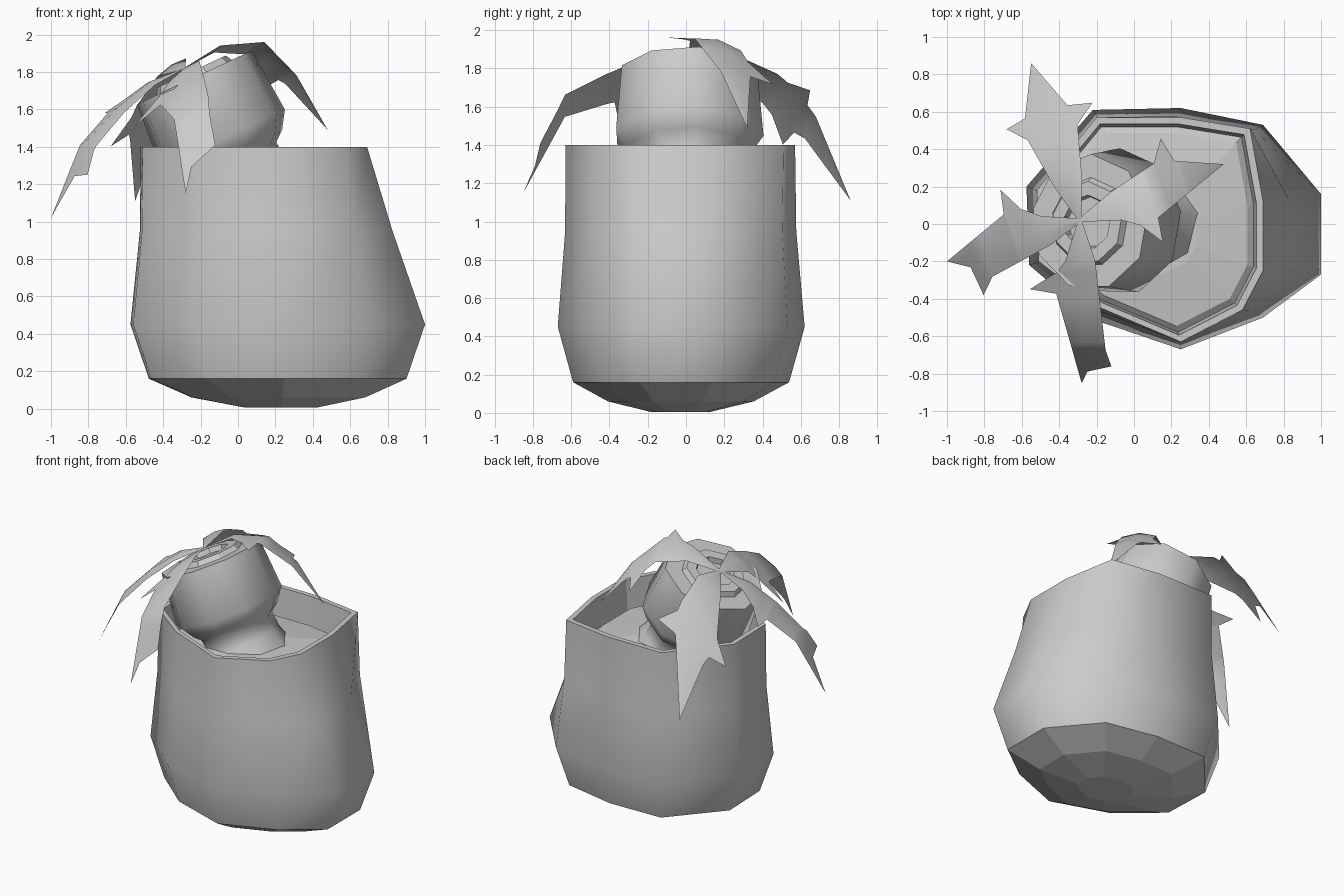
import bpy
from math import radians, sin, cos, tau, hypot
from mathutils import Vector, Matrix

cube = bpy.data.objects.get("Cube")
if cube:
    bpy.data.objects.remove(cube)

clay = bpy.data.materials.new("plain_grey")
clay.use_nodes = True
GREY = (0.6, 0.6, 0.6, 1)
clay.diffuse_color = GREY
clay.node_tree.nodes["Principled BSDF"].inputs["Base Color"].default_value = GREY


def make(name, verts, faces, smooth):
    mesh = bpy.data.meshes.new(name)
    mesh.from_pydata(verts, [], faces)
    mesh.materials.append(clay)
    for poly, s in zip(mesh.polygons, smooth):
        poly.use_smooth = s
    obj = bpy.data.objects.new(name, mesh)
    bpy.context.collection.objects.link(obj)
    return obj


def loft(name, rings, smooth_bands, first_cap=True, last_cap=True):
    """Bridge counter-clockwise rings; only the listed bands are smooth."""
    n = len(rings[0])
    verts = [v for ring in rings for v in ring]
    faces, smooth = [], []
    for b in range(len(rings) - 1):
        for i in range(n):
            j = (i + 1) % n
            faces.append((b*n + i, b*n + j, b*n + n + j, b*n + n + i))
            smooth.append(b in smooth_bands)
    if first_cap:
        faces.append(tuple(reversed(range(n))))
        smooth.append(False)
    if last_cap:
        faces.append(tuple(range(len(verts) - n, len(verts))))
        smooth.append(False)
    return make(name, verts, faces, smooth)


# Pot: ten-sided, wide belly leaning to +x, narrower rim
BELLY = [(1, .16), (1, -.27), (.69, -.5), (.25, -.67), (-.22, -.51),
         (-.56, -.22), (-.575, .2), (-.22, .61), (.25, .62), (.69, .53)][::-1]
RIM = [(.69, .12), (.69, -.25), (.58, -.46), (.25, -.63), (-.2, -.44),
       (-.51, -.2), (-.52, .18), (-.2, .57), (.25, .57), (.62, .51)][::-1]


def ring(plan, scale, z, cx=.21, cy=-.03):
    return [(cx + (x - cx)*scale, cy + (y - cy)*scale, z) for x, y in plan]


waist = [((a + c)/2, (b + d)/2) for (a, b), (c, d) in zip(BELLY, RIM)]
pot_rings = [ring(BELLY, s, z, cx) for s, z, cx in
             ((.24, .005, .235), (.59, .06, .22), (.875, .16, .21), (1, .45, .21))]
pot_rings += [ring(waist, .97, .95), ring(RIM, 1, 1.4),
              ring(RIM, .94, 1.4, .09), ring(RIM, .91, 1.15, .09)]
loft("pot", pot_rings, (2, 3, 4), last_cap=False)

# Soil: low mound inside the pot
loft("soil", [ring(RIM, .92, 1.18, .09), ring(RIM, .86, 1.21, .09),
              ring(RIM, .4, 1.25, .09)], (), first_cap=False)

# Trunk: leaning stem with a thick cap and a raised disc on top
TILT = Matrix.Translation((-.235, .01, 1.77)) @ Matrix.Rotation(radians(-25), 4, 'Y')
SIDES = 9


def trunk_ring(radius, height):
    angles = [.15 + i*tau/SIDES for i in range(SIDES)]
    return [TILT @ Vector((radius*.98*cos(a), radius*1.04*sin(a), height))
            for a in angles]


loft("trunk", [trunk_ring(r, h) for r, h in
               ((.34, -.8), (.27, -.6), (.26, -.5), (.32, -.45), (.38, -.36),
                (.35, 0), (.23, 0), (.21, .035), (.14, .035), (.13, .0))],
     (0, 1, 2, 3, 4))

# Leaves: folded blades with one swept barb on each side
ROOT = (-.29, .02)


def lerp(points, t):
    for (a, u), (b, v) in zip(points, points[1:]):
        if t <= b:
            return u + (v - u)*(t - a)/(b - a)
    return points[-1][1]


def leaf(name, tip, heights, roll, right_barb, left_barb, body=.13):
    dx, dy = tip[0] - ROOT[0], tip[1] - ROOT[1]
    length = hypot(dx, dy)
    spine = [(i/4, h) for i, h in enumerate(heights)]
    sides = []
    for t, width in (left_barb, right_barb):
        notch = body*min(1, (1 - t)*2.5)
        sides.append([(0, .01), (.25, .08), (t - .1, body), (t, width),
                      (t + .03, notch), (1, 0)])
    verts, faces = [], []
    rows = sorted({t for t, _ in spine + sides[0] + sides[1]})
    for t in rows:
        z = lerp(spine, t)
        for w in (-lerp(sides[0], t), 0, lerp(sides[1], t)):
            verts.append((ROOT[0] + dx*t + dy/length*w,
                          ROOT[1] + dy*t - dx/length*w,
                          z + roll*w - .2*abs(w)))
    for i in range(len(rows) - 1):
        for j in (3*i, 3*i + 1):
            faces.append((j, j + 1, j + 4, j + 3))
    obj = make(name, verts, faces, [True]*len(faces))
    obj.data.validate()
    return obj


leaf("leaf_side", (-1, -.2), (1.82, 1.75, 1.61, 1.42, 1.02), .05,
     (.48, .28), (.82, .23), .15)
leaf("leaf_front", (-.28, -.85), (1.82, 1.82, 1.72, 1.6, 1.15), -.7,
     (.42, .27), (.9, .16))
leaf("leaf_back", (-.55, .86), (1.82, 1.84, 1.72, 1.51, 1.11), .6,
     (.66, .25), (.66, .23), .14)
leaf("leaf_inner", (.48, .32), (1.82, 1.94, 1.95, 1.78, 1.49), .25,
     (.45, .27), (.68, .25), .14)
